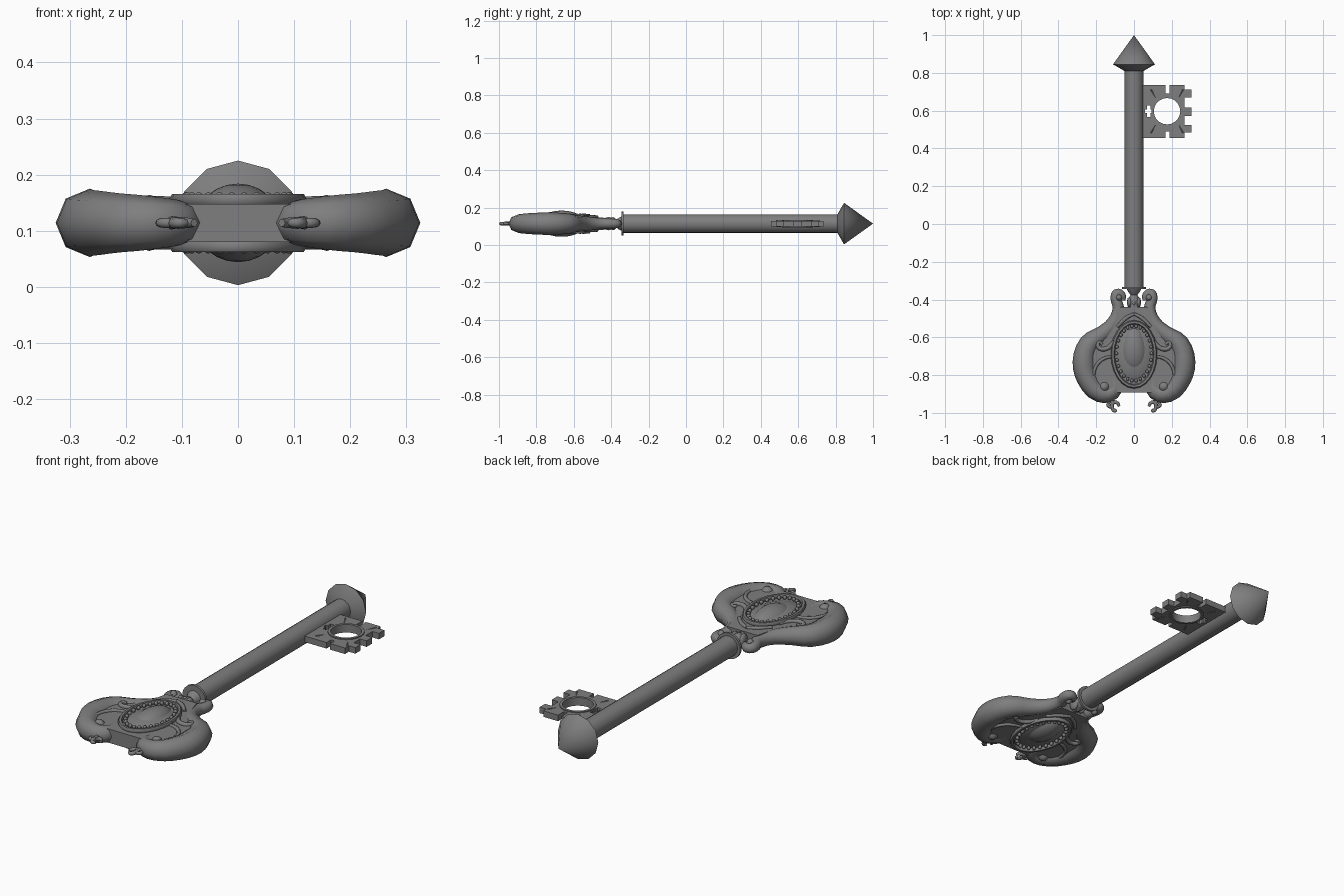
import bpy, bmesh, math
from mathutils import Matrix

if "Cube" in bpy.data.objects:
    bpy.data.objects.remove(bpy.data.objects["Cube"])

MID = 0.114  # height of the key's centre plane

metal = bpy.data.materials.new("grey_metal")
metal.use_nodes = True
GREY = (0.21, 0.21, 0.21, 1)
metal.diffuse_color = GREY
metal.node_tree.nodes["Principled BSDF"].inputs["Base Color"].default_value = GREY


def finish(obj, angle=50):
    """Link, colour and smooth one part."""
    if obj.name not in bpy.context.scene.collection.objects:
        bpy.context.scene.collection.objects.link(obj)
    bpy.ops.object.select_all(action='DESELECT')
    obj.select_set(True)
    bpy.context.view_layer.objects.active = obj
    if obj.type == 'CURVE':
        bpy.ops.object.convert(target='MESH')
        obj = bpy.context.view_layer.objects.active
    obj.data.materials.clear()
    obj.data.materials.append(metal)
    bpy.ops.object.shade_smooth_by_angle(angle=math.radians(angle))
    return obj


def lathe(name, profile, sides, angle=50):
    """Revolve (y, radius) pairs about the key's long axis."""
    bm = bmesh.new()
    rings = []
    for y, r in profile:
        rings.append([bm.verts.new((r * math.sin(math.tau * i / sides), y,
                                    MID + r * math.cos(math.tau * i / sides)))
                      for i in range(sides)])
    for a, b in zip(rings, rings[1:]):
        for i in range(sides):
            j = (i + 1) % sides
            bm.faces.new((a[i], a[j], b[j], b[i]))
    bm.faces.new(rings[0])
    bm.faces.new(rings[-1])
    bmesh.ops.remove_doubles(bm, verts=bm.verts, dist=0.0005)
    bmesh.ops.recalc_face_normals(bm, faces=bm.faces)
    mesh = bpy.data.meshes.new(name)
    bm.to_mesh(mesh)
    bm.free()
    return finish(bpy.data.objects.new(name, mesh), angle)


def tube(name, points, z=MID, steps=3, sides=2):
    """Smooth tube through (x, y, radius) points."""
    cu = bpy.data.curves.new(name, 'CURVE')
    cu.dimensions = '3D'
    cu.bevel_depth = 1
    cu.bevel_resolution = sides
    cu.resolution_u = steps
    cu.use_fill_caps = True
    sp = cu.splines.new('BEZIER')
    sp.bezier_points.add(len(points) - 1)
    for p, (x, y, r) in zip(sp.bezier_points, points):
        p.co = (x, y, z)
        p.radius = r
        p.handle_left_type = p.handle_right_type = 'AUTO'
    return finish(bpy.data.objects.new(name, cu), 60)


def plate(name, outlines, half, bevel=0.0, angle=30):
    """Flat slab from closed outlines; inner outlines become holes."""
    cu = bpy.data.curves.new(name, 'CURVE')
    cu.dimensions = '2D'
    cu.fill_mode = 'BOTH'
    cu.extrude = half - bevel
    cu.bevel_depth = bevel
    cu.bevel_resolution = 0
    cu.offset = -bevel
    for pts in outlines:
        sp = cu.splines.new('POLY')
        sp.points.add(len(pts) - 1)
        for p, (x, y) in zip(sp.points, pts):
            p.co = (x, y, 0, 1)
        sp.use_cyclic_u = True
    obj = bpy.data.objects.new(name, cu)
    obj.location.z = MID
    return finish(obj, angle)


def ball(name, x, y, size, z=MID, segs=12):
    bm = bmesh.new()
    bmesh.ops.create_uvsphere(bm, u_segments=segs, v_segments=segs // 2 + 2, radius=1)
    bmesh.ops.transform(bm, matrix=Matrix.Translation((x, y, z)) @ Matrix.Diagonal((*size, 1)),
                        verts=bm.verts)
    mesh = bpy.data.meshes.new(name)
    bm.to_mesh(mesh)
    bm.free()
    return finish(bpy.data.objects.new(name, mesh), 70)


def ellipse(cx, cy, rx, ry, n):
    return [(cx + rx * math.cos(math.tau * i / n), cy + ry * math.sin(math.tau * i / n))
            for i in range(n)]


# Shaft, pointed tip, collar and neck
lathe("shaft", [(-0.345, 0.05), (0.83, 0.05)], 16)
lathe("pointed_tip", [(0.81, 0.05), (0.845, 0.111), (1.0, 0.0)], 12, 45)
lathe("collar", [(-0.345, 0.05), (-0.345, 0.064), (-0.333, 0.064), (-0.333, 0.05)], 20, 30)
lathe("neck", [(-0.45, 0.03), (-0.40, 0.032), (-0.375, 0.018), (-0.36, 0.03), (-0.34, 0.04)], 12)
for x in (-0.024, 0, 0.024):
    ball("neck_bead", x, -0.415, (0.014, 0.03, 0.036), segs=8)

# Bit: notched slab with a round window and a small cross slot
bit_edge = [(0.04, 0.735), (0.167, 0.735), (0.167, 0.69), (0.187, 0.69), (0.187, 0.735),
            (0.268, 0.735)]
for low, high in ((0.67, 0.712), (0.573, 0.617), (0.485, 0.525)):
    bit_edge += [(0.268, high), (0.304, high), (0.304, low), (0.268, low)]
bit_edge += [(0.268, 0.455), (0.187, 0.455), (0.187, 0.49), (0.167, 0.49), (0.167, 0.455),
             (0.04, 0.455)]
CX, CY = 0.175, 0.597
quarter = [(0.02, 0.01), (0.01, 0.01), (0.01, 0.03)]
cross = [(0.078 + sx * x, CY + sy * y)
         for sx, sy, q in ((1, 1, quarter), (-1, 1, quarter[::-1]),
                           (-1, -1, quarter), (1, -1, quarter[::-1])) for x, y in q]
plate("bit", [bit_edge, ellipse(CX, CY, 0.07, 0.07, 20), cross], 0.015)
plate("bit_window_rim", [ellipse(CX, CY, 0.083, 0.083, 20), ellipse(CX, CY, 0.07, 0.07, 20)], 0.02)
for sx in (-1, 1):
    for sy in (-1, 1):
        tube("bit_corner_rib", [(CX + sx * 0.055, CY + sy * 0.06, 0.014),
                                (CX + sx * 0.085, CY + sy * 0.115, 0.019)], sides=0)

# Bow frame path for one side: (x, y, radius)
frame = [(0.062, -0.405, 0.016), (0.064, -0.375, 0.02), (0.092, -0.367, 0.024),
         (0.098, -0.395, 0.026), (0.083, -0.44, 0.03), (0.105, -0.52, 0.037),
         (0.165, -0.582, 0.045), (0.237, -0.635, 0.055), (0.264, -0.73, 0.061),
         (0.245, -0.82, 0.057), (0.178, -0.895, 0.05), (0.113, -0.888, 0.042),
         (0.103, -0.84, 0.036), (0.145, -0.81, 0.03), (0.185, -0.84, 0.026)]

# Backing plate fills the inside of the frame
side = [(x, y) for x, y, r in frame[4:10]] + [(0.17, -0.893)]
plate("bow_plate", [side + [(-x, y) for x, y in reversed(side)]], 0.034)

for s in (1, -1):
    def flip(points):
        return [(s * x, y, r) for x, y, r in points]

    tube("bow_frame", flip(frame))
    ball("lower_scroll_eye", s * 0.158, -0.862, (0.034, 0.034, 0.05))
    ball("upper_scroll_eye", s * 0.08, -0.39, (0.02, 0.02, 0.035))
    # Small curled feet
    tube("foot_curl", flip([(0.078, -0.965, 0.007), (0.088, -0.948, 0.009), (0.11, -0.945, 0.011),
                            (0.115, -0.97, 0.01), (0.104, -0.99, 0.009), (0.092, -0.983, 0.007)]))
    tube("foot_hook", flip([(0.108, -0.962, 0.009), (0.128, -0.968, 0.009),
                            (0.139, -0.955, 0.008), (0.13, -0.946, 0.006)]))
    tube("foot_stem", flip([(0.11, -0.955, 0.011), (0.13, -0.915, 0.012)]))
    # Relief scrolls on both faces of the plate
    for z in (MID - 0.036, MID + 0.036):
        tube("relief_scroll", flip([(0.095, -0.59, 0.008), (0.115, -0.635, 0.011),
                                    (0.155, -0.662, 0.012), (0.19, -0.65, 0.011),
                                    (0.185, -0.625, 0.009), (0.168, -0.638, 0.007)]), z)
        tube("relief_vine", flip([(0.11, -0.70, 0.007), (0.165, -0.715, 0.009),
                                  (0.205, -0.76, 0.009), (0.215, -0.82, 0.007)]), z)
        tube("relief_stem", flip([(0.0, -0.475, 0.008), (0.045, -0.50, 0.01),
                                  (0.09, -0.545, 0.008)]), z)

# Central medallion: dished base, beaded rim and egg-shaped jewel
ball("medallion_base", 0, -0.69, (0.118, 0.172, 0.054), segs=24)
for z in (MID - 0.042, MID + 0.042):
    rim = [(x, y, 0.011) for x, y in ellipse(0, -0.69, 0.112, 0.17, 24)]
    tube("medallion_rim", rim + rim[:1], z, 1, 1)
    for x, y in ellipse(0, -0.685, 0.093, 0.145, 26):
        ball("rim_bead", x, y, (0.009, 0.011, 0.01), z + (0.003 if z > MID else -0.003), 6)
jewel = ball("jewel", 0, -0.665, (0.076, 0.13, 0.07), segs=20)
for v in jewel.data.vertices:
    v.co.x *= 1 - 0.9 * (v.co.y + 0.665)  # narrower toward the shaft
